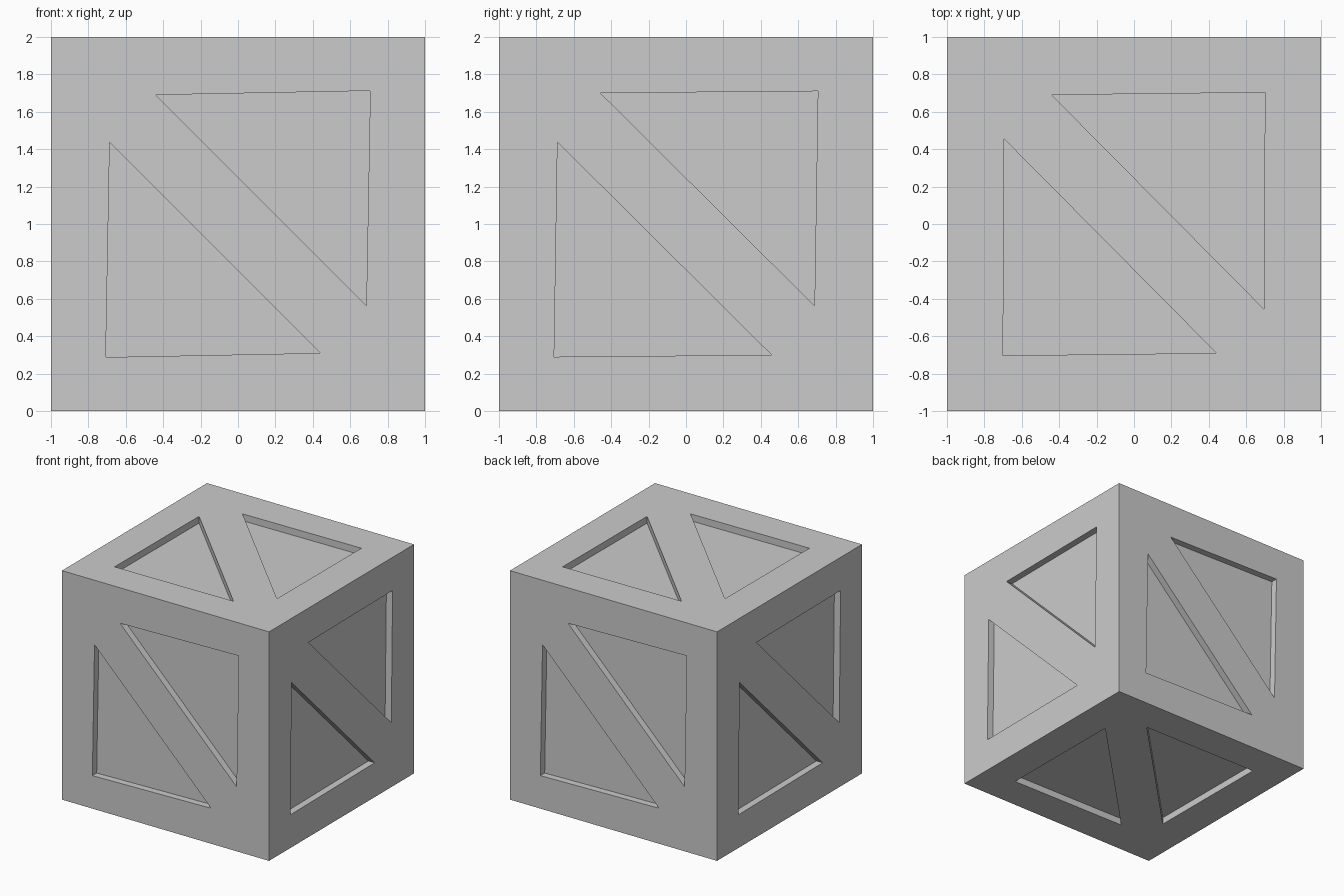
import bpy, bmesh
from mathutils import Vector

if "Cube" in bpy.data.objects:
    bpy.data.objects.remove(bpy.data.objects["Cube"])

DEPTH = 0.06
# Upper-right triangle of each face pair (u, v); its twin is point-mirrored
FRONT = [(-0.44, 0.69), (0.707, 0.712), (0.686, -0.436)]
SIDE = [(-0.457, 0.70), (0.705, 0.71), (0.687, -0.437)]
TOP = [(-0.44, 0.69), (0.70, 0.703), (0.695, -0.455)]

X, Y, Z = Vector((1, 0, 0)), Vector((0, 1, 0)), Vector((0, 0, 1))
# (outward normal, right direction, up direction, triangle)
FACES = [(-Y, X, Z, FRONT), (Y, -X, Z, FRONT),
         (X, Y, Z, SIDE), (-X, -Y, Z, SIDE),
         (Z, X, Y, TOP), (-Z, -X, Y, TOP)]


def add_prism(bm, normal, u, v, tri, sign):
    """Triangular prism reaching from the recess floor to outside the face."""
    base = [Z + normal * (1 - DEPTH) + u * a * sign + v * b * sign for a, b in tri]
    face = bm.faces.new([bm.verts.new(p) for p in base])
    ext = bmesh.ops.extrude_face_region(bm, geom=[face])
    verts = [g for g in ext["geom"] if isinstance(g, bmesh.types.BMVert)]
    bmesh.ops.translate(bm, verts=verts, vec=normal * 0.2)


# Crate body
bpy.ops.mesh.primitive_cube_add(size=2, location=(0, 0, 1))
crate = bpy.context.object
crate.name = "crate_body"

# Recess cutters, two on every face
bm = bmesh.new()
for n, u, v, tri in FACES:
    for sign in (1, -1):
        add_prism(bm, n, u, v, tri, sign)
bmesh.ops.recalc_face_normals(bm, faces=bm.faces[:])
mesh = bpy.data.meshes.new("recess_cutters")
bm.to_mesh(mesh)
bm.free()
cutter = bpy.data.objects.new("recess_cutters", mesh)
bpy.context.collection.objects.link(cutter)
cutter.hide_render = True

# Carve the recesses
mod = crate.modifiers.new("recesses", "BOOLEAN")
mod.operation = "DIFFERENCE"
mod.solver = "EXACT"
mod.object = cutter
bpy.context.view_layer.objects.active = crate
bpy.ops.object.modifier_apply(modifier=mod.name)
bpy.data.objects.remove(cutter)
